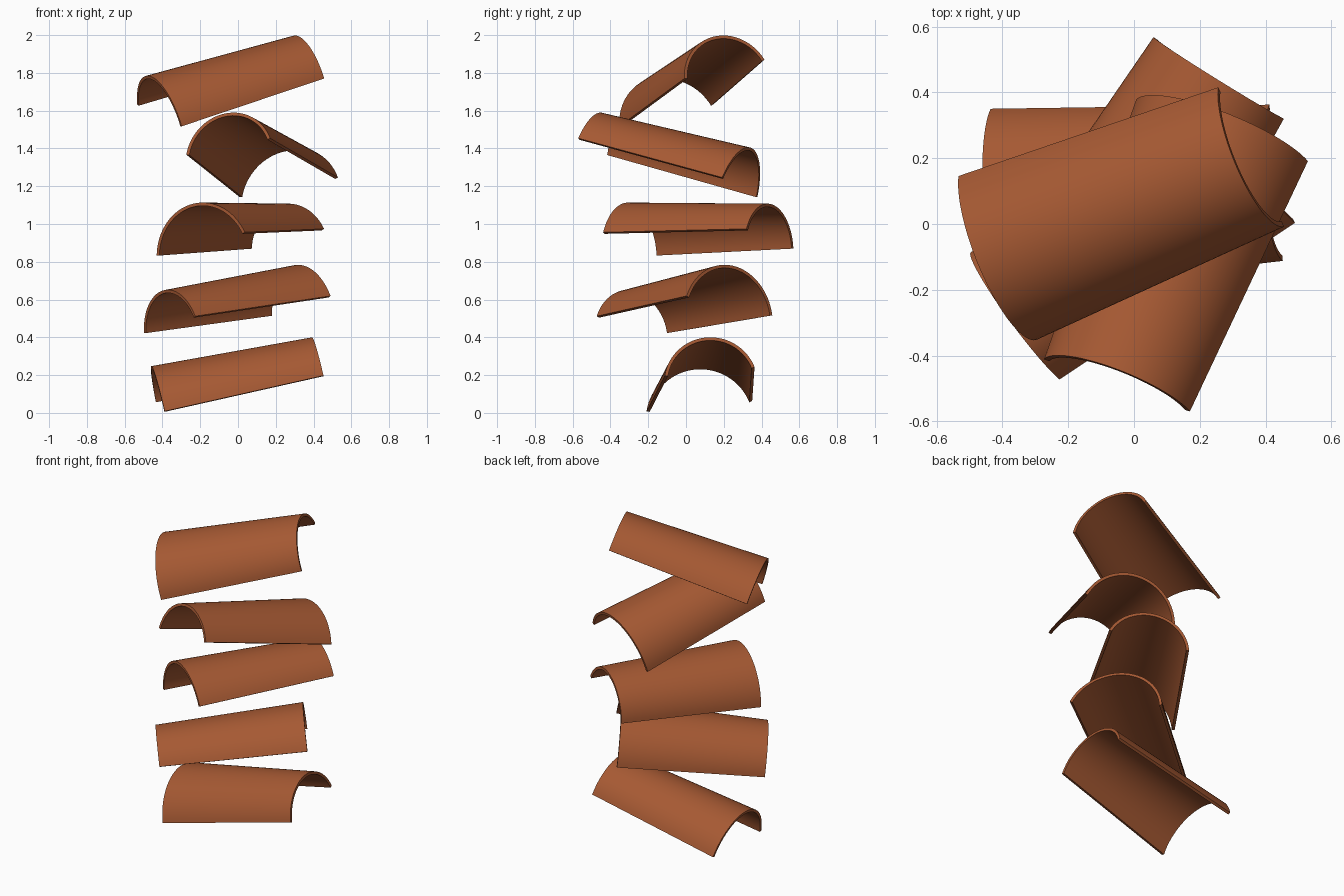
import bpy
import bmesh
from math import radians, sin, cos

cube = bpy.data.objects.get("Cube")
if cube:
    bpy.data.objects.remove(cube, do_unlink=True)

LENGTH = 0.866
WIDE, NARROW = 0.292, 0.248      # end radii
HALF_ARC = radians(75)
SEGMENTS = 32
THICKNESS = 0.017

clay = bpy.data.materials.new("terracotta")
clay.use_nodes = True
colour = (0.38, 0.1, 0.033, 1)
clay.diffuse_color = colour
shader = next(n for n in clay.node_tree.nodes if n.type == "BSDF_PRINCIPLED")
shader.inputs["Base Color"].default_value = colour
shader.inputs["Roughness"].default_value = 0.8


def arc(bm, x, radius):
    """One end of the tile; its chord lies on z = 0."""
    drop = radius * cos(HALF_ARC)
    angles = [HALF_ARC * (2 * i / SEGMENTS - 1) for i in range(SEGMENTS + 1)]
    return [bm.verts.new((x, radius * sin(a), radius * cos(a) - drop)) for a in angles]


def tile(name, location, roll, pitch, yaw):
    # Tapered barrel sheet, wide end at -x
    bm = bmesh.new()
    wide = arc(bm, -LENGTH / 2, WIDE)
    narrow = arc(bm, LENGTH / 2, NARROW)
    for i in range(SEGMENTS):
        bm.faces.new((wide[i], narrow[i], narrow[i + 1], wide[i + 1]))
    mesh = bpy.data.meshes.new(name)
    bm.to_mesh(mesh)
    bm.free()
    mesh.materials.append(clay)

    obj = bpy.data.objects.new(name, mesh)
    bpy.context.collection.objects.link(obj)
    obj.location = location
    obj.rotation_euler = (radians(roll), radians(pitch), radians(yaw))

    # Wall thickness grows inwards
    shell = obj.modifiers.new("thickness", "SOLIDIFY")
    shell.thickness = THICKNESS
    shell.offset = -1
    bpy.ops.object.select_all(action="DESELECT")
    bpy.context.view_layer.objects.active = obj
    obj.select_set(True)
    bpy.ops.object.modifier_apply(modifier=shell.name)
    bpy.ops.object.shade_smooth_by_angle(angle=radians(35))


# Loose stack of tiles, bottom to top
tile("roof_tile_bottom", (0.01, 0.098, 0.128), 5.6, -12.3, 3.7)
tile("roof_tile_second", (-0.016, -0.025, 0.518), 10.6, 6.6, 216.4)
tile("roof_tile_middle", (0.03, 0.076, 0.909), -12.5, -1.8, 58.3)
tile("roof_tile_fourth", (0.108, -0.103, 1.303), 10.8, -14.4, -112.4)
tile("roof_tile_top", (-0.03, 0.05, 1.698), 12.5, -16.4, 21.7)
